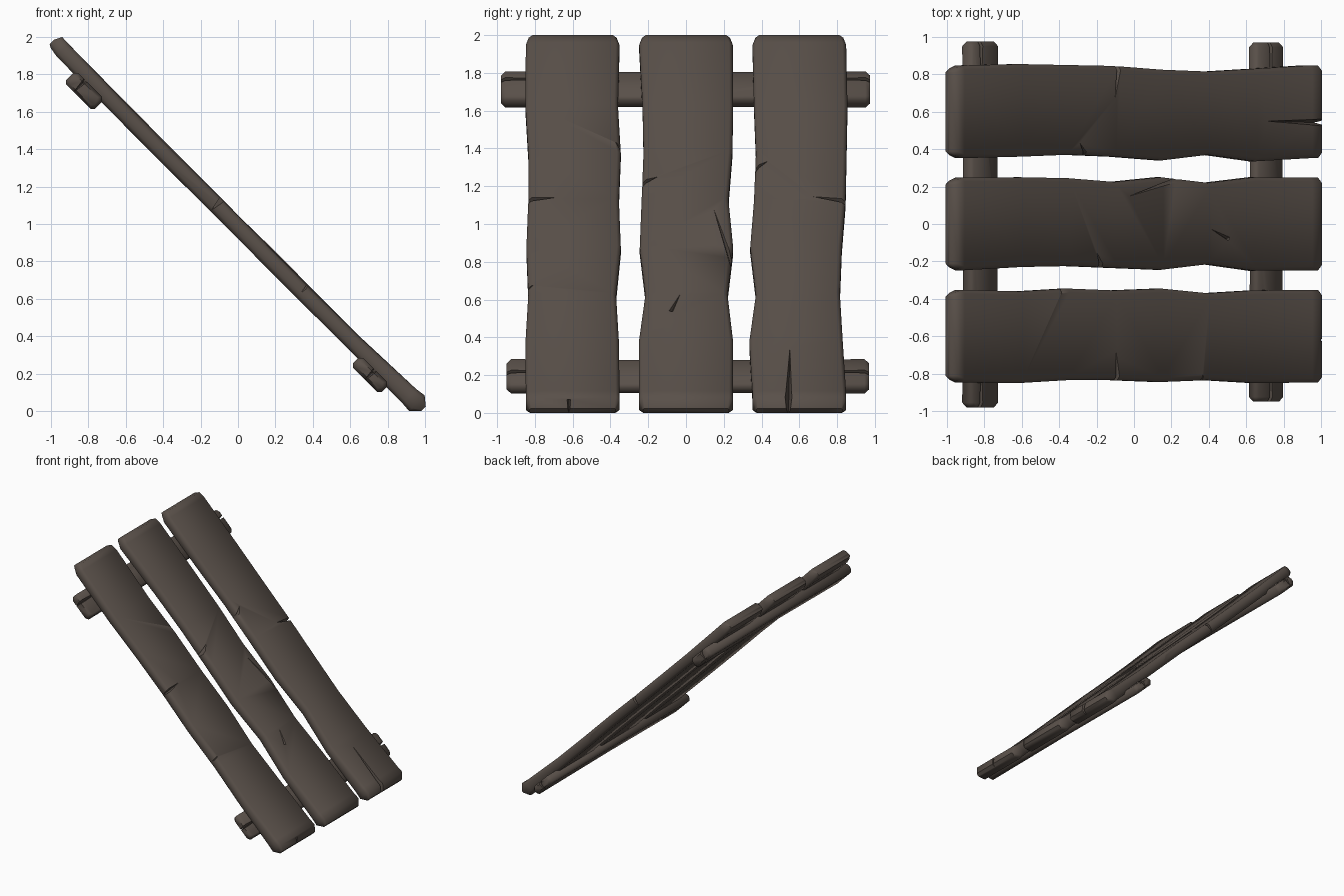
import bpy, bmesh, math, random
from mathutils import Vector

if "Cube" in bpy.data.objects:
    bpy.data.objects.remove(bpy.data.objects["Cube"])

random.seed(4)
R2 = math.sqrt(2)

wood = bpy.data.materials.new("dark weathered wood")
wood.diffuse_color = (0.10, 0.08, 0.067, 1)
wood.use_nodes = True
wood.node_tree.nodes["Principled BSDF"].inputs["Base Color"].default_value = wood.diffuse_color


def place(u, y, w):
    """u runs down the slope, y across, w out of the upper face."""
    return Vector(((u + w) / R2, y, 1 + (w - u) / R2))


def down(z):
    """Slope position of a height read on the upper face."""
    return 1.45 - R2 * z


def new_object(name, bm):
    bmesh.ops.recalc_face_normals(bm, faces=bm.faces)
    me = bpy.data.meshes.new(name)
    bm.to_mesh(me)
    bm.free()
    me.materials.append(wood)
    ob = bpy.data.objects.new(name, me)
    bpy.context.collection.objects.link(ob)
    return ob


def wedge(bm, tip, mouth, half, top, deep):
    """Split: a point on the face opening to a wide, deep mouth."""
    (tu, ty, tw), (mu, my) = tip, mouth
    d = Vector((my - ty, mu - tu)).normalized() * half
    v = [bm.verts.new(place(*p)) for p in (
        (tu, ty, tw), (mu + d.x, my - d.y, top),
        (mu - d.x, my + d.y, top), (mu, my, deep))]
    for skip in v:
        bm.faces.new([p for p in v if p is not skip])


def board(name, rings, along_y, cracks):
    """Skin bevelled sections (l, s0, s1, w0, w1, bevel), then cut the cracks."""
    bm = bmesh.new()
    loops = []
    for l, a, b, lo, hi, c in rings:
        sec = [(a + c, lo), (b - c, lo), (b, lo + c), (b, hi - c),
               (b - c, hi), (a + c, hi), (a, hi - c), (a, lo + c)]
        loops.append([bm.verts.new(place(s, l, w) if along_y else place(l, s, w))
                      for s, w in sec])
    for p, q in zip(loops, loops[1:]):
        for i in range(8):
            j = (i + 1) % 8
            bm.faces.new((p[i], p[j], q[j], q[i]))
    bm.faces.new(loops[0])
    bm.faces.new(loops[-1])
    ob = new_object(name, bm)

    bm = bmesh.new()
    for crack in cracks:
        wedge(bm, *crack)
    cutter = new_object("crack_cutter", bm)
    cutter.hide_render = True
    bpy.ops.object.select_all(action='DESELECT')
    bpy.context.view_layer.objects.active = ob
    ob.select_set(True)
    mod = ob.modifiers.new("cracks", 'BOOLEAN')
    mod.operation = 'DIFFERENCE'
    mod.solver = 'EXACT'
    mod.object = cutter
    bpy.ops.object.modifier_apply(modifier=mod.name)
    bpy.data.objects.remove(cutter)
    bpy.ops.object.shade_smooth_by_angle(angle=math.radians(48))


def plank(name, mid, left, right, cracks):
    """Wavy plank; left and right are edge offsets in thousandths at even heights."""
    a, b = mid - .248, mid + .248
    rings = [(-1.393, a + .03, b - .03, -.032, 0, .008),
             (-1.372, a + .015, b - .015, -.043, .042, .02),
             (-1.32, a, b, -.052, .04, .02)]
    for i, (p, q) in enumerate(zip(left, right)):
        j = random.uniform(-.004, .004)
        rings.append((down(1.64 - .25 * i), a + p / 1000, b + q / 1000,
                      -.054 + j, .033 + j, .02))
    rings += [(1.30, a, b, -.056, .05, .02),
              (1.353, a, b, -.06, .058, .02),
              (1.40, a + .02, b - .02, -.014, .02, .008)]
    cuts = [((down(tz), mid + ty, .038), (down(mz), mid + my), .027, .07, deep)
            for ty, tz, my, mz, deep in cracks]
    board(name, rings, False, cuts)


# three planks with their edge notches and end splits
plank("plank_front", -.6, (-2, 13, 13, 3, 13, -2), (-8, 7, -3, 7, -18, -3),
      [(-.07, 1.145, -.28, 1.13, -.07), (-.2, .68, -.28, .665, -.09),
       (.22, 1.44, .28, 1.4, -.09), (-.02, .12, -.02, -.05, -.06)])
plank("plank_middle", 0, (18, 23, 13, 3, 33, -2), (2, -3, -23, 2, -28, 2),
      [(-.15, 1.25, -.26, 1.21, -.1), (.14, 1.1, .27, .72, -.03),
       (-.02, .65, -.08, .54, .01)])
plank("plank_back", .6, (8, 18, 8, -12, 18, -17), (7, 2, -3, -23, -33, -18),
      [(-.16, 1.34, -.27, 1.28, -.08), (.06, 1.15, .29, 1.12, -.08),
       (.2, .69, .28, .7, -.09), (-.05, .34, -.06, -.05, -.05)])


def rail(name, c, y0, y1, lo, seam):
    """Cross rail under the planks, split at both ends."""
    rings = []
    for y, inset in ((y0, .016), (y0 + .025, 0), (0, .004), (y1 - .025, 0), (y1, .016)):
        rings.append((y, c - .108 + inset, c + .108 - inset,
                      lo + inset, -.034 - inset, .016))
    cuts = [((c + seam, end - s * .3, -.033), (c + seam, end + s * .05), .018, 0, -.14)
            for end, s in ((y0, -1), (y1, 1))]
    board(name, rings, True, cuts)


rail("upper_rail", -1.085, -.98, .975, -.122, -.035)
rail("lower_rail", 1.07, -.95, .97, -.108, 0)
